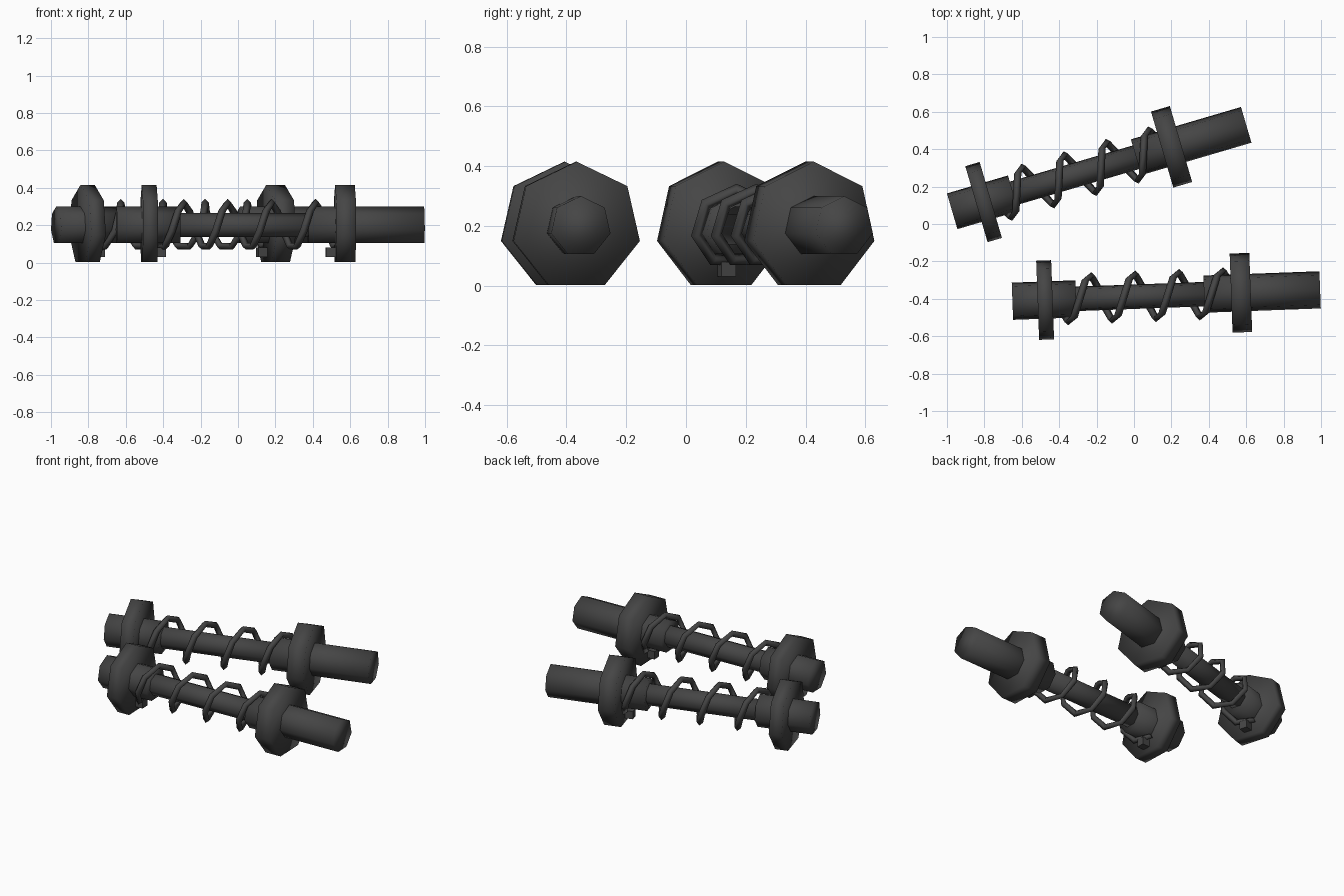
import bpy, bmesh, math
from mathutils import Matrix, Vector

if "Cube" in bpy.data.objects:
    bpy.data.objects.remove(bpy.data.objects["Cube"])

SIDES = 7
AXIS_Z = 0.198

metal = bpy.data.materials.new("dark_grey_metal")
metal.diffuse_color = (0.06, 0.06, 0.06, 1)
metal.use_nodes = True
metal.node_tree.nodes["Principled BSDF"].inputs["Base Color"].default_value = metal.diffuse_color


def add_mesh(name, bm, frame, smooth):
    bmesh.ops.recalc_face_normals(bm, faces=bm.faces)
    for f in bm.faces:
        f.smooth = smooth
    me = bpy.data.meshes.new(name)
    bm.to_mesh(me)
    bm.free()
    me.materials.append(metal)
    ob = bpy.data.objects.new(name, me)
    ob.matrix_world = frame
    bpy.context.collection.objects.link(ob)
    return ob


def prism(name, frame, s0, s1, r):
    """Seven-sided bar along local x, with a corner pointing up."""
    bm = bmesh.new()
    rings = []
    for s in (s0, s1):
        rings.append([bm.verts.new((s, -r * math.sin(2 * math.pi * k / SIDES),
                                    r * math.cos(2 * math.pi * k / SIDES)))
                      for k in range(SIDES)])
    for k in range(SIDES):
        j = (k + 1) % SIDES
        bm.faces.new((rings[0][k], rings[0][j], rings[1][j], rings[1][k]))
    bm.faces.new(rings[0])
    bm.faces.new(rings[1])
    return add_mesh(name, bm, frame, True)


def block(name, frame, centre, size):
    bm = bmesh.new()
    bmesh.ops.create_cube(bm, size=1)
    bmesh.ops.scale(bm, vec=size, verts=bm.verts)
    bmesh.ops.translate(bm, vec=centre, verts=bm.verts)
    return add_mesh(name, bm, frame, False)


def coil(name, frame, first_top, pitch, r, thick):
    """Low-poly helix, seven segments per turn, swept with a square wire."""
    bm = bmesh.new()
    rings = []
    for k in range(-4, 25):
        a = math.pi / 2 + 2 * math.pi * k / SIDES
        s = first_top + pitch * k / SIDES
        out = Vector((0, -math.cos(a), math.sin(a)))
        centre = Vector((s, 0, 0)) + out * r
        tangent = Vector((pitch / (2 * math.pi), r * math.sin(a), r * math.cos(a))).normalized()
        side = tangent.cross(out)
        rings.append([bm.verts.new(centre + thick * (out * math.cos(q) + side * math.sin(q)))
                      for q in (0, math.pi / 2, math.pi, 1.5 * math.pi)])
    for a, b in zip(rings, rings[1:]):
        for q in range(4):
            p = (q + 1) % 4
            bm.faces.new((a[q], a[p], b[p], b[q]))
    bm.faces.new(rings[0])
    bm.faces.new(rings[-1])
    return add_mesh(name, bm, frame, True)


def damper(tag, start, end):
    d = Vector(end) - Vector(start)
    length = d.length
    frame = (Matrix.Translation((start[0], start[1], AXIS_Z))
             @ Matrix.Rotation(math.atan2(d.y, d.x), 4, 'Z'))
    # Thick end sleeves and the thin piston rod between them
    prism(tag + "_short_sleeve", frame, 0, 0.34, 0.102)
    prism(tag + "_piston_rod", frame, 0.30, 1.06, 0.067)
    prism(tag + "_long_sleeve", frame, 1.025, length, 0.102)
    # Spring plates
    prism(tag + "_narrow_plate", frame, 0.135, 0.215, 0.217)
    prism(tag + "_wide_plate", frame, 1.17, 1.275, 0.217)
    # Spring
    coil(tag + "_spring", frame, 0.36, 0.235, 0.123, 0.02)
    # Stop blocks low on the inner plate faces
    for nm, s in (("_narrow_stop", 0.235), ("_wide_stop", 1.15)):
        block(tag + nm, frame, (s, 0, 0.055 - AXIS_Z), (0.06, 0.05, 0.05))


damper("rear_damper", (-0.972, 0.068), (0.60, 0.53))
damper("front_damper", (-0.65, -0.413), (0.995, -0.352))
